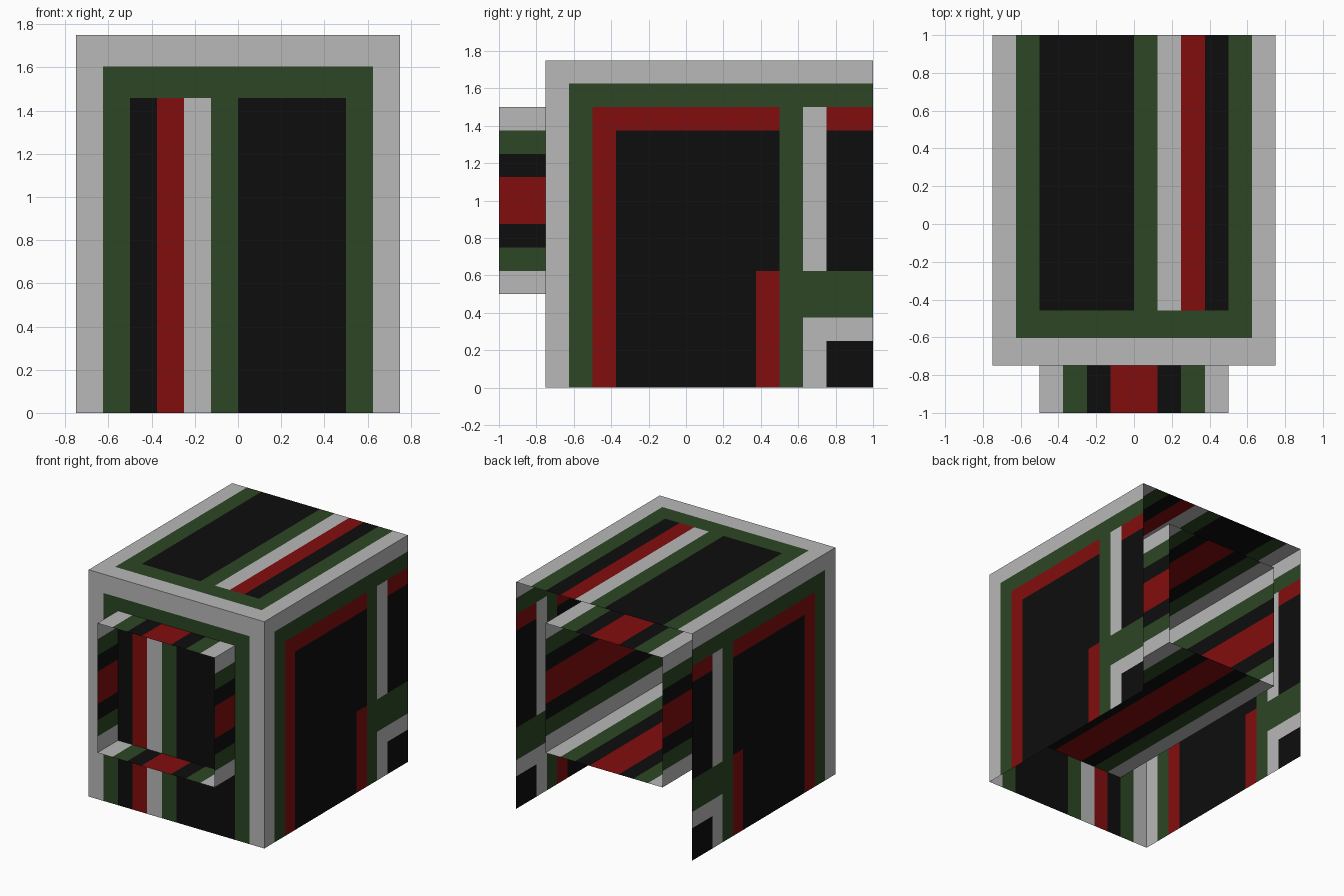
import bpy
import bmesh

if "Cube" in bpy.data.objects:
    bpy.data.objects.remove(bpy.data.objects["Cube"])

# Flat colours
COLOURS = {
    "light grey": (0.479, 0.479, 0.479, 1),
    "dark green": (0.025, 0.061, 0.017, 1),
    "deep red": (0.223, 0.004, 0.004, 1),
    "black": (0.004, 0.004, 0.004, 1),
}
GREY, GREEN, RED, BLACK = range(4)
MATS = []
for name, rgba in COLOURS.items():
    m = bpy.data.materials.new(name)
    m.diffuse_color = rgba
    m.use_nodes = True
    m.node_tree.nodes["Principled BSDF"].inputs["Base Color"].default_value = m.diffuse_color
    MATS.append(m)


def sheet(name, patches, place, flip=False):
    """Thin panel cut along patch edges; later patches (u0, u1, v0, v1, colour) paint over earlier ones."""
    us = sorted({u for p in patches for u in p[0:2]})
    vs = sorted({v for p in patches for v in p[2:4]})
    bm = bmesh.new()
    grid = [[bm.verts.new(place(u, v)) for v in vs] for u in us]
    for i in range(len(us) - 1):
        for j in range(len(vs) - 1):
            cu, cv = (us[i] + us[i + 1]) / 2, (vs[j] + vs[j + 1]) / 2
            loop = [grid[i][j], grid[i + 1][j], grid[i + 1][j + 1], grid[i][j + 1]]
            f = bm.faces.new(loop[::-1] if flip else loop)
            for u0, u1, v0, v1, colour in patches:
                if u0 < cu < u1 and v0 < cv < v1:
                    f.material_index = colour
    me = bpy.data.meshes.new(name)
    bm.to_mesh(me)
    bm.free()
    for m in MATS:
        me.materials.append(m)
    ob = bpy.data.objects.new(name, me)
    bpy.context.collection.objects.link(ob)
    return ob


# Outer shell: striped front and roof, v is the distance from the open edge
S = 1.75 / 12
striped = [
    (-0.75, 0.75, 0, 1.75, GREY),
    (-0.625, 0.625, 0, 11 * S, GREEN),
    (-0.5, 0.5, 0, 10 * S, BLACK),
]
front = striped + [
    (-0.375, -0.25, 0, 10 * S, RED),
    (-0.25, -0.125, 0, 10 * S, GREY),
    (-0.125, 0, 0, 10 * S, GREEN),
]
roof = striped + [
    (0, 0.125, 0, 10 * S, GREEN),
    (0.125, 0.25, 0, 10 * S, GREY),
    (0.25, 0.375, 0, 10 * S, RED),
]
sheet("front_panel", front, lambda u, v: (u, -0.75, v))
sheet("roof_panel", roof, lambda u, v: (u, 1 - v, 1.75), flip=True)

# Outer shell: side walls, (y, z) patches
side = [
    (-0.75, 1, 0, 1.75, GREY),
    (-0.625, 1, 0, 1.625, GREEN),
    (-0.5, 0.5, 0, 1.5, RED),
    (-0.375, 0.5, 0, 1.375, BLACK),
    (0.375, 0.5, 0, 0.625, RED),
    (0.625, 1, 0.625, 1.5, GREY),
    (0.75, 1, 0.625, 1.5, RED),
    (0.75, 1, 0.625, 1.375, BLACK),
    (0.625, 1, 0, 0.375, GREY),
    (0.75, 1, 0, 0.25, BLACK),
]
for label, x in (("right", 0.75), ("left", -0.75)):
    sheet(label + "_side_panel", side, lambda u, v: (x, u, v), flip=x < 0)

# Inner open-ended tube, symmetric stripes running along its length
stripes = [(-1, 1, -h, h, c) for h, c in
           ((0.5, GREY), (0.375, GREEN), (0.25, BLACK), (0.125, RED))]
for label, s in (("right", 1), ("left", -1)):
    sheet("tube_" + label + "_wall", stripes,
          lambda u, v: (0.5 * s, u, 1 + v), flip=s < 0)
for label, s in (("top", 1), ("bottom", -1)):
    sheet("tube_" + label + "_wall", stripes,
          lambda u, v: (v, u, 1 + 0.5 * s), flip=s > 0)
